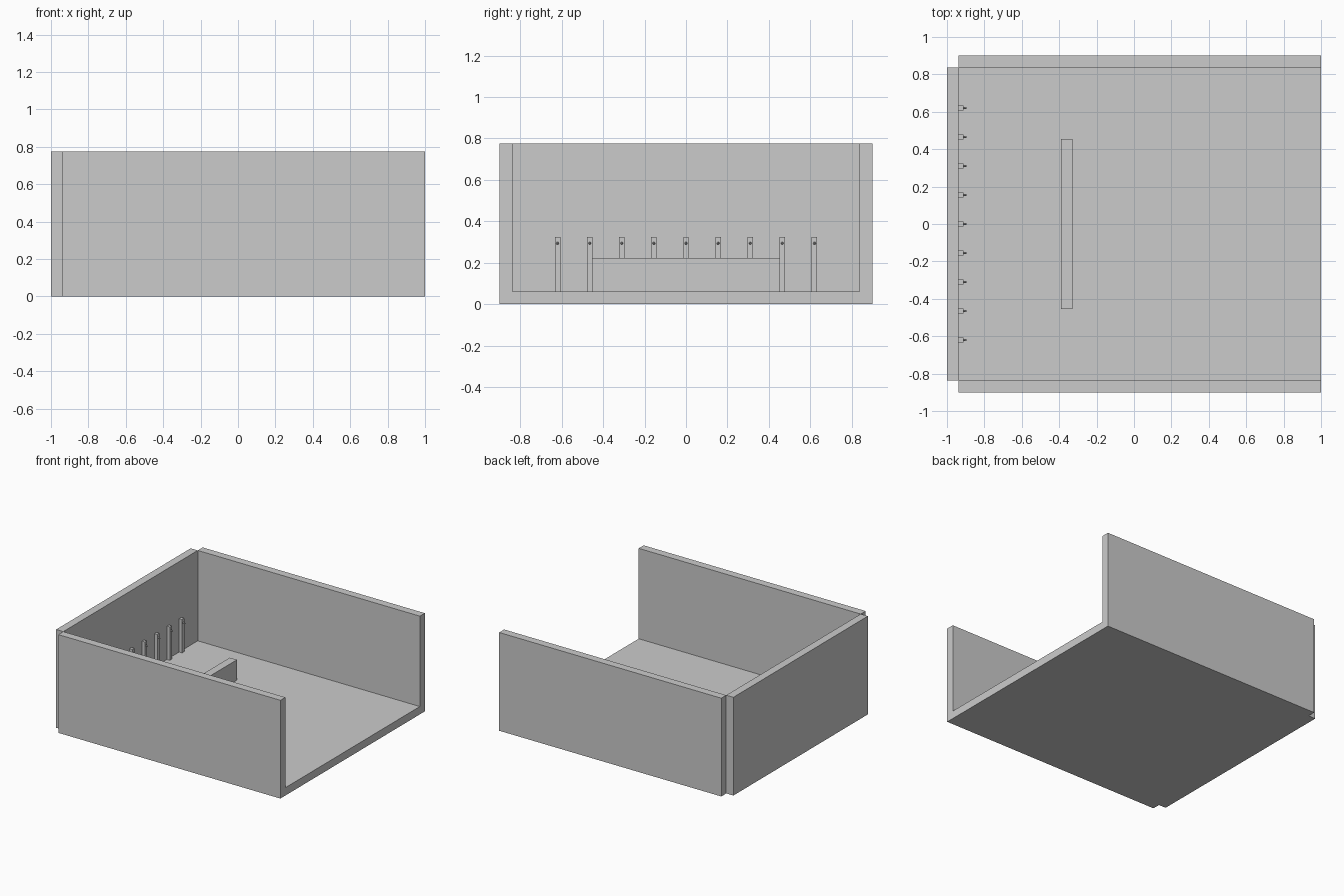
import bpy, bmesh
from math import pi
from mathutils import Matrix

if "Cube" in bpy.data.objects:
    bpy.data.objects.remove(bpy.data.objects["Cube"])


def finish(name, bm):
    bmesh.ops.recalc_face_normals(bm, faces=bm.faces[:])
    mesh = bpy.data.meshes.new(name)
    bm.to_mesh(mesh)
    bm.free()
    obj = bpy.data.objects.new(name, mesh)
    bpy.context.collection.objects.link(obj)
    return obj


def box(name, x0, x1, y0, y1, z0, z1):
    bm = bmesh.new()
    bmesh.ops.create_cube(bm, size=1)
    bmesh.ops.scale(bm, vec=(x1 - x0, y1 - y0, z1 - z0), verts=bm.verts)
    bmesh.ops.translate(bm, vec=((x0 + x1) / 2, (y0 + y1) / 2, (z0 + z1) / 2), verts=bm.verts)
    return finish(name, bm)


T = 0.062          # panel thickness
H = 0.775          # overall height
W = 0.9            # half width
BACK = -1 + T      # inner face of the back panel

# U-shaped tray: floor and two side walls, extruded along x
half = [(W, 0), (W, H), (W - T, H), (W - T, T)]
profile = half + [(-y, z) for y, z in reversed(half)]
bm = bmesh.new()
face = bm.faces.new([bm.verts.new((BACK, y, z)) for y, z in profile])
ext = bmesh.ops.extrude_face_region(bm, geom=[face], use_keep_orig=True)
moved = [g for g in ext["geom"] if isinstance(g, bmesh.types.BMVert)]
bmesh.ops.translate(bm, vec=(1 - BACK, 0, 0), verts=moved)
finish("floor_and_side_walls", bm)

# Back panel fitted between the side wall lines
box("back_panel", -1, BACK, -W + T, W - T, 0, H)

# Low divider standing on the floor
box("divider", -0.39, -0.328, -0.455, 0.455, T, 0.222)

# Row of posts on the back panel, each with a small pointed peg
for i in range(9):
    y = (i - 4) * 0.155
    box(f"post_{i + 1}", BACK, BACK + 0.026, y - 0.013, y + 0.013, T, 0.325)
    bm = bmesh.new()
    bmesh.ops.create_cone(bm, cap_ends=True, segments=8, radius1=0.007, radius2=0.003,
                          depth=0.02,
                          matrix=Matrix.Translation((BACK + 0.034, y, 0.294)) @ Matrix.Rotation(pi / 2, 4, 'Y'))
    finish(f"peg_{i + 1}", bm)
